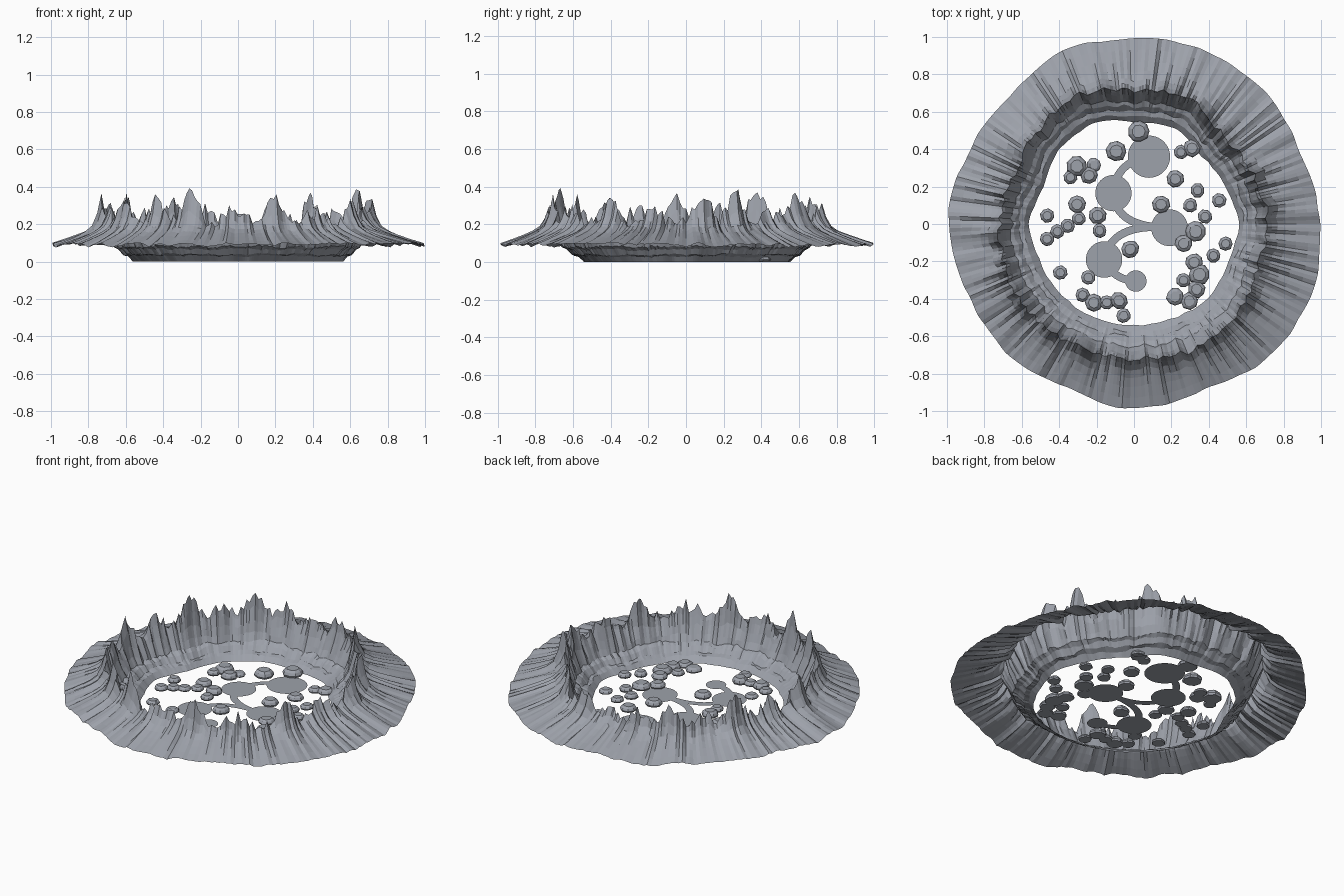
import bpy, bmesh, math, random
from mathutils import Vector

if "Cube" in bpy.data.objects:
    bpy.data.objects.remove(bpy.data.objects["Cube"])

random.seed(11)
TAU = math.tau

stone = bpy.data.materials.new("blue_grey_stone")
stone.diffuse_color = (0.34, 0.36, 0.405, 1)
stone.use_nodes = True
stone.node_tree.nodes["Principled BSDF"].inputs["Base Color"].default_value = stone.diffuse_color


def finish(bm, name):
    me = bpy.data.meshes.new(name)
    bm.to_mesh(me)
    bm.free()
    me.materials.append(stone)
    ob = bpy.data.objects.new(name, me)
    bpy.context.collection.objects.link(ob)
    return ob


def around(table, a):
    """Smooth lookup in a table spread evenly over one turn."""
    f = (a / TAU % 1) * len(table)
    i = int(f)
    t = f - i
    t = t * t * (3 - 2 * t) * 0.5 + t * 0.5
    return table[i % len(table)] * (1 - t) + table[(i + 1) % len(table)] * t


def noise(n, amp, step=1):
    """Closed random strip with features about `step` samples wide."""
    knots = [random.uniform(-amp, amp) for _ in range(n // step)]
    return [around(knots, TAU * i / n) for i in range(n)]


# ---- crater wall: three plan outlines joined by a terraced profile ----
FLOOR = [.56, .53, .51, .555, .545, .58, .565, .52, .56, .54, .54, .545, .54, .545, .56, .54]
RIM = [.715, .69, .67, .74, .71, .75, .72, .69, .72, .73, .73, .72, .72, .74, .74, .70]
EDGE = [.995, .97, .995, 1.0, .99, 1.0, .95, .965, .995, .965, .97, .945, .99, .96, 1.01, 1.02]
# rim peaks: angle in degrees, height
PEAKS = [(8, .35), (23, .39), (40, .28), (56, .375), (75, .31), (90, .27), (104, .28),
         (118, .355), (133, .28), (148, .375), (165, .30), (184, .355), (200, .29), (214, .33),
         (233, .33), (249, .395), (268, .28), (286, .355), (305, .28), (326, .33), (345, .28)]
# inner part: share of the way to the rim, height, share of peak height
INNER = [(0, 0, 0), (.18, .03, 0), (.34, .038, 0), (.48, .066, 0), (.62, .078, .02),
         (.72, .11, .08), (.84, .15, .25), (.93, .18, .6)]
# outer part: share of the way to the edge, height, share of peak height
OUTER = [(0, .20, 1), (.09, .182, .45), (.2, .165, .15), (.36, .148, .05),
         (.55, .13, .015), (.78, .109, 0), (1, .09, 0)]
N = 288
rough = noise(N, .034)
ridge = noise(N, .013)
edge_r = noise(N, .007, 4)
edge_z = noise(N, .012, 3)
rim_r = noise(N, .016, 2)


def peak_height(i):
    deg = 360 * i / N
    h = 0
    for a, z in PEAKS:
        d = abs((deg - a + 180) % 360 - 180)
        h = max(h, (z - .20) * max(0, 1 - d / 9) ** 1.15)
    return max(0, h + rough[i] * (.4 if h > .13 else 1))


bm = bmesh.new()
rings = []
for k, (t, z, share) in enumerate(INNER + OUTER):
    outer = k >= len(INNER)
    wobble = noise(N, .007, 4)
    ring = []
    for i in range(N):
        a = TAU * i / N
        r0, r1, r2 = around(FLOOR, a), around(RIM, a) + rim_r[i], around(EDGE, a) + edge_r[i]
        h = z + share * peak_height(i)
        if outer:
            r = r1 + (r2 - r1) * t
            h += ridge[i] * (1 - .7 * t) + edge_z[i] * t
        else:
            r = r0 + (r1 - r0) * t + (wobble[i] if k else wobble[i] * .6)
            h += (wobble[i] + ridge[i] * t * .6) if k else 0
        x, y = r * math.cos(a), r * math.sin(a)
        ring.append(bm.verts.new((max(-1, min(1, x)), y, max(h, 0))))
    rings.append(ring)
for lo, hi in zip(rings, rings[1:]):
    for i in range(N):
        j = (i + 1) % N
        bm.faces.new((lo[i], hi[i], hi[j], lo[j]))
finish(bm, "crater_wall")

# ---- flat clearings on the crater floor ----
CLEARINGS = [(.08, .36, .113), (-.11, .165, .097), (.19, -.02, .098),
             (-.16, -.19, .097), (.01, -.305, .057)]
bm = bmesh.new()
for x, y, r in CLEARINGS:
    bm.faces.new([bm.verts.new((x + r * math.cos(TAU * i / 40), y + r * math.sin(TAU * i / 40), .004))
                  for i in range(40)])
finish(bm, "clearings")

# ---- curved paths between neighbouring clearings ----
BENDS = [(-.10, .33), (-.10, -.02), (-.12, .01), (-.11, -.30)]
bm = bmesh.new()
for (ax, ay, _), (bx, by), (cx, cy, _) in zip(CLEARINGS, BENDS, CLEARINGS[1:]):
    p, q, s = Vector((ax, ay)), Vector((bx, by)), Vector((cx, cy))
    last = None
    for i in range(17):
        t = i / 16
        c = p * (1 - t) ** 2 + q * 2 * t * (1 - t) + s * t * t
        d = ((q - p) * (1 - t) + (s - q) * t).normalized() * .021
        pair = [bm.verts.new((c.x - d.y, c.y + d.x, .003)), bm.verts.new((c.x + d.y, c.y - d.x, .003))]
        if last:
            bm.faces.new((last[0], last[1], pair[1], pair[0]))
        last = pair
finish(bm, "paths")

# ---- boulders: low faceted lumps with a flat top, grouped by radius ----
BOULDERS = {
    .057: [(.025, .495), (-.095, .39), (-.305, .31), (.33, -.04), (.35, -.27)],
    .048: [(-.24, .26), (.31, .405), (.22, .24), (.145, .105), (.265, -.105), (-.195, .045),
           (-.305, .105), (-.02, -.135), (.32, -.205), (.335, -.35), (.22, -.39), (-.215, -.42),
           (-.08, -.41), (.295, -.41)],
    .039: [(-.215, .315), (-.34, .25), (.25, .385), (.34, .18), (.30, .10), (.455, .125),
           (.38, .04), (.49, -.105), (.425, -.17), (.265, -.30), (-.185, -.035), (-.295, .03),
           (-.355, -.01), (-.41, -.04), (-.465, .045), (-.465, -.08), (-.395, -.26),
           (-.245, -.285), (-.275, -.38), (-.145, -.42), (-.055, -.49)],
}
LAYERS = [(.92, 0), (1.0, .3), (.86, .7), (.6, 1.0)]
bm = bmesh.new()
for radius, spots in BOULDERS.items():
    for x, y in spots:
        turn, sides = random.uniform(0, TAU), random.choice((8, 9))
        tall = radius * random.uniform(.55, .75)
        bumps = [random.uniform(.94, 1.05) for _ in range(sides)]
        rows = []
        for s, h in LAYERS:
            rows.append([bm.verts.new((x + radius * s * b * math.cos(turn + TAU * i / sides),
                                       y + radius * s * b * math.sin(turn + TAU * i / sides),
                                       .004 + tall * h)) for i, b in enumerate(bumps)])
        for lo, hi in zip(rows, rows[1:]):
            for i in range(sides):
                j = (i + 1) % sides
                bm.faces.new((lo[i], lo[j], hi[j], hi[i]))
        bm.faces.new(rows[-1])
        bm.faces.new(rows[0][::-1])
finish(bm, "boulders")
